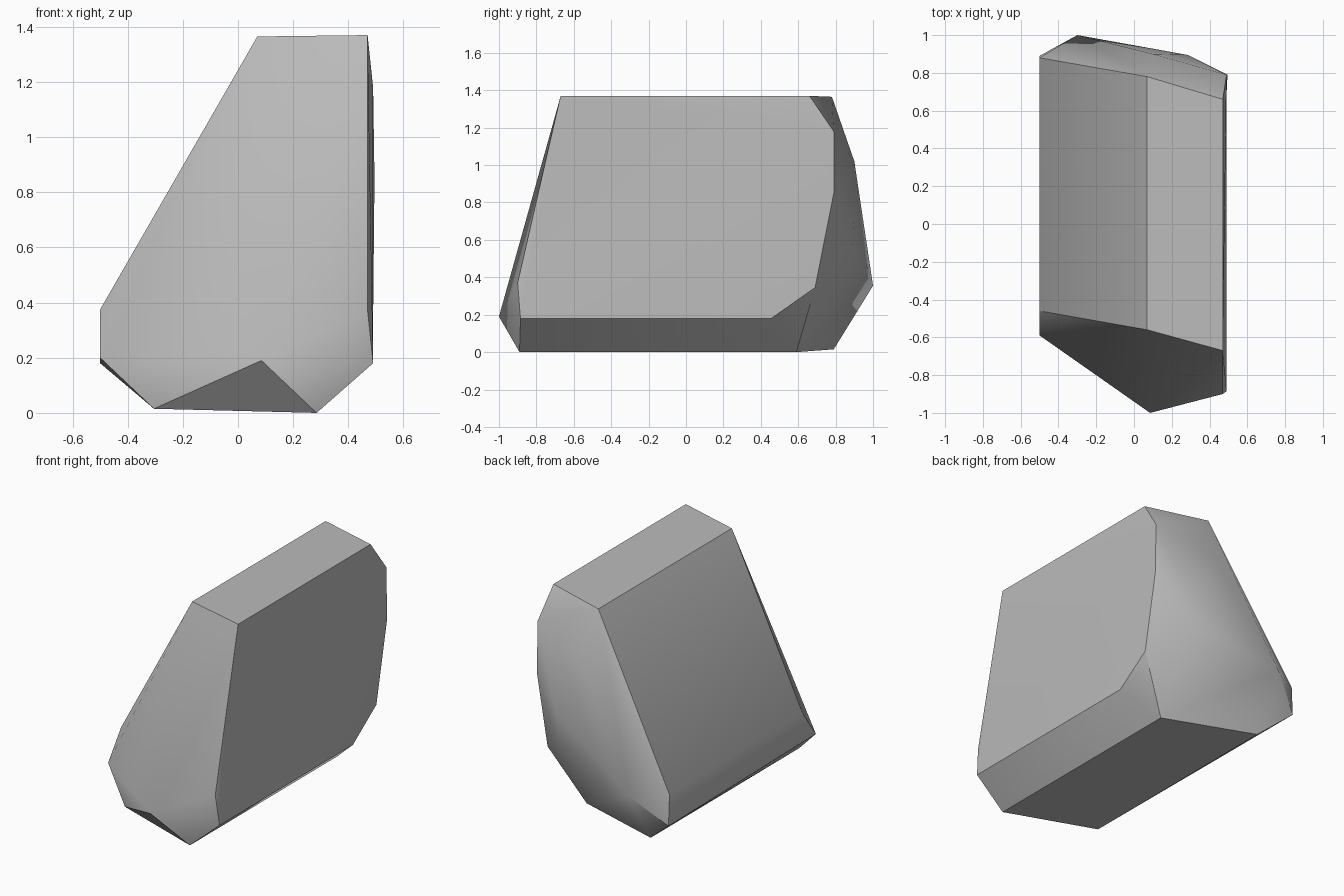
import bpy, bmesh, math

cube = bpy.data.objects.get("Cube")
if cube:
    bpy.data.objects.remove(cube, do_unlink=True)

# Stone colour
stone = bpy.data.materials.new("stone grey")
stone.use_nodes = True
grey = (0.5, 0.5, 0.5, 1)
stone.diffuse_color = grey
bsdf = next(n for n in stone.node_tree.nodes if n.type == 'BSDF_PRINCIPLED')
bsdf.inputs["Base Color"].default_value = grey

# Corners of the faceted block, grouped by side
top_corners = [(0.07, -0.56, 1.365), (0.47, -0.67, 1.37),
               (0.47, 0.66, 1.37), (0.07, 0.78, 1.365)]
bottom_corners = [(0.285, -0.89, 0.0), (-0.305, -0.70, 0.015),
                  (-0.305, 0.79, 0.015), (0.285, 0.59, 0.0)]
front_corners = [(0.085, -1.0, 0.19), (0.47, -0.90, 0.37), (0.49, -0.885, 0.18),
                 (-0.5, -0.46, 0.375), (-0.5, -0.59, 0.20)]
back_corners = [(0.49, 0.79, 1.18), (0.495, 0.79, 0.85), (0.49, 0.69, 0.345),
                (0.49, 0.455, 0.18), (0.10, 0.90, 1.02), (0.285, 0.895, 0.69),
                (0.285, 0.89, 0.52), (-0.30, 1.0, 0.355),
                (-0.5, 0.88, 0.375), (-0.5, 0.89, 0.18)]

# Wrap the corners in a hull and merge the nearly flat facets
bm = bmesh.new()
for p in top_corners + bottom_corners + front_corners + back_corners:
    bm.verts.new(p)
hull = bmesh.ops.convex_hull(bm, input=bm.verts[:])
loose = [v for v in bm.verts if not v.link_faces]
bmesh.ops.delete(bm, geom=loose, context='VERTS')
bmesh.ops.dissolve_limit(bm, angle_limit=math.radians(2),
                         verts=bm.verts[:], edges=bm.edges[:])
bmesh.ops.recalc_face_normals(bm, faces=bm.faces[:])
mesh = bpy.data.meshes.new("rock")
bm.to_mesh(mesh)
bm.free()
mesh.materials.append(stone)
rock = bpy.data.objects.new("rock", mesh)
bpy.context.collection.objects.link(rock)

# Smooth the shallow facets and keep the hard edges
bpy.ops.object.select_all(action='DESELECT')
rock.select_set(True)
bpy.context.view_layer.objects.active = rock
bpy.ops.object.shade_smooth_by_angle(angle=math.radians(30))
